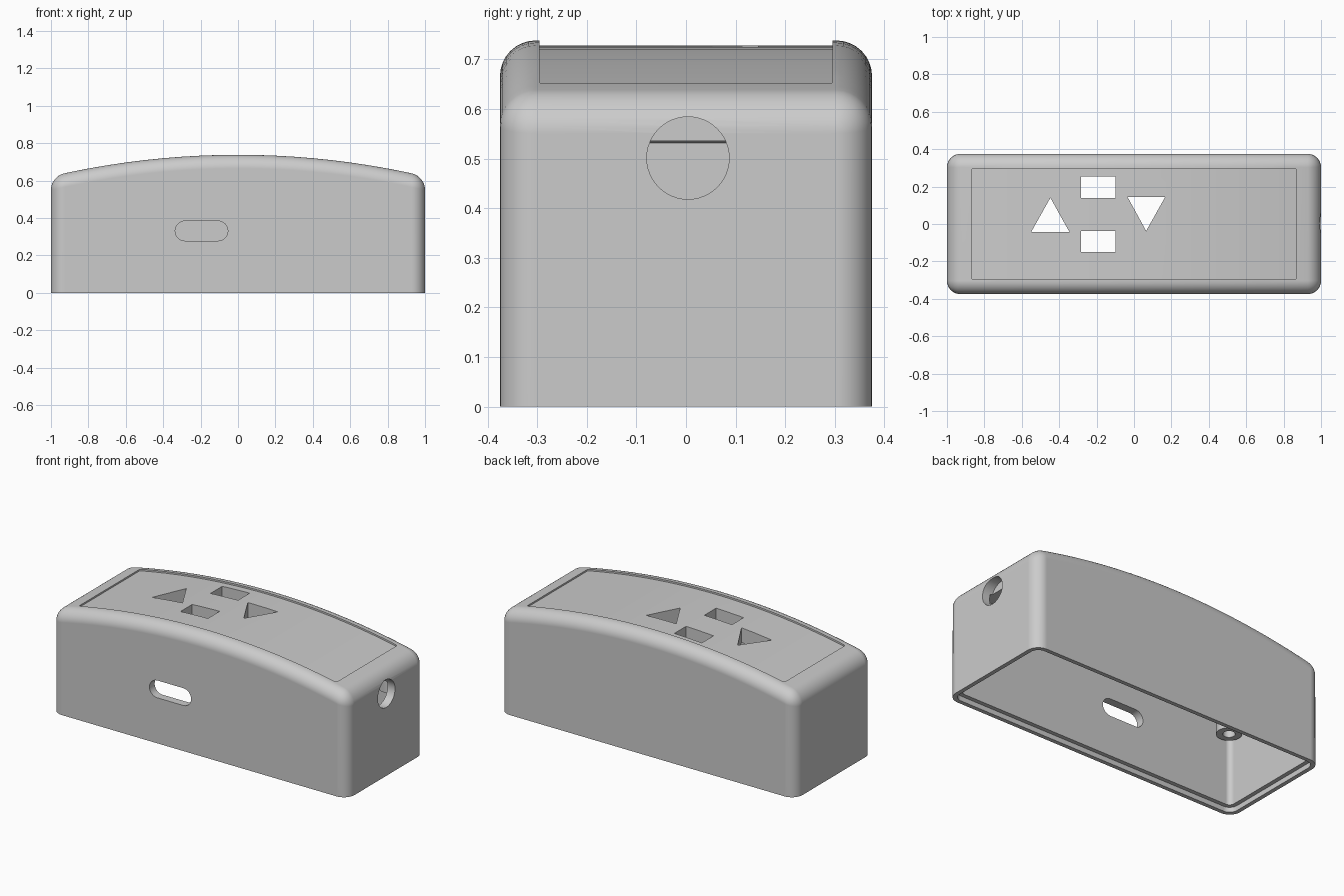
import bpy, bmesh, math
from mathutils import Matrix, Vector

if "Cube" in bpy.data.objects:
    bpy.data.objects.remove(bpy.data.objects["Cube"], do_unlink=True)

WALL, RADIUS, TOP = 0.05, 4.4, 0.738

mat = bpy.data.materials.new("plain grey plastic")
mat.use_nodes = True
grey = (0.6, 0.6, 0.6, 1)
mat.diffuse_color = grey
mat.node_tree.nodes["Principled BSDF"].inputs["Base Color"].default_value = grey


def make_object(name, bm):
    bmesh.ops.recalc_face_normals(bm, faces=bm.faces)
    mesh = bpy.data.meshes.new(name)
    bm.to_mesh(mesh)
    bm.free()
    mesh.materials.append(mat)
    ob = bpy.data.objects.new(name, mesh)
    bpy.context.collection.objects.link(ob)
    return ob


def extrude(points, vector):
    bm = bmesh.new()
    face = bm.faces.new([bm.verts.new(p) for p in points])
    new = bmesh.ops.extrude_face_region(bm, geom=[face])["geom"]
    bmesh.ops.translate(bm, vec=vector, verts=[v for v in new if isinstance(v, bmesh.types.BMVert)])
    bmesh.ops.recalc_face_normals(bm, faces=bm.faces)
    return bm


def arched_block(name, hx, hy, flat_z, drop, corner, round_top=False, steps=20):
    """Block with one flat end at flat_z and an arched end, drop below the outer arch."""
    r = RADIUS - drop
    points = [(hx, -hy, flat_z), (-hx, -hy, flat_z)]
    for i in range(steps + 1):
        x = -hx + 2 * hx * i / steps
        points.append((x, -hy, TOP - RADIUS + math.sqrt(r * r - x * x)))
    bm = extrude(points, (0, 2 * hy, 0))
    edges = []
    for e in bm.edges:
        a, b = (v.co for v in e.verts)
        upright = (a - b).xy.length < 1e-4
        on_flat = max(abs(a.z - flat_z), abs(b.z - flat_z)) < 1e-4
        if upright or (round_top and not on_flat and e.calc_face_angle() > 0.5):
            edges.append(e)
    bmesh.ops.bevel(bm, geom=edges, offset=corner, segments=8, profile=0.5, affect='EDGES')
    return make_object(name, bm)


def box(name, hx, hy, z0, z1, corner):
    bm = extrude([(-hx, -hy, z0), (hx, -hy, z0), (hx, hy, z0), (-hx, hy, z0)], (0, 0, z1 - z0))
    edges = [e for e in bm.edges if abs(e.verts[0].co.z - e.verts[1].co.z) > 1e-4]
    bmesh.ops.bevel(bm, geom=edges, offset=corner, segments=8, profile=0.5, affect='EDGES')
    return make_object(name, bm)


def cylinder(name, radius, start, end):
    start, end = Vector(start), Vector(end)
    axis = end - start
    bm = bmesh.new()
    bmesh.ops.create_cone(bm, cap_ends=True, segments=48, radius1=radius, radius2=radius, depth=axis.length,
                          matrix=Matrix.Translation((start + end) / 2) @ axis.to_track_quat('Z', 'Y').to_matrix().to_4x4())
    return make_object(name, bm)


def combine(target, tool, operation='DIFFERENCE'):
    mod = target.modifiers.new("cut", 'BOOLEAN')
    mod.operation, mod.solver, mod.object = operation, 'EXACT', tool
    bpy.context.view_layer.objects.active = target
    bpy.ops.object.modifier_apply(modifier=mod.name)
    bpy.data.objects.remove(tool, do_unlink=True)


# Outer housing, hollowed from below, with a stepped rim
housing = arched_block("housing", 1, 0.375, 0, 0, 0.072, round_top=True)
combine(housing, arched_block("cavity", 1 - WALL, 0.375 - WALL, -0.1, 0.1, 0.03))
combine(housing, box("rim_step", 0.975, 0.35, -0.1, 0.03, 0.05))

# Shallow panel recess in the arched top
combine(housing, arched_block("panel_recess", 0.87, 0.295, 1, 0.01, 0.012))

# Button openings through the top
openings = [
    [(-0.55, -0.043), (-0.345, -0.043), (-0.447, 0.14)],
    [(-0.035, 0.145), (0.065, -0.037), (0.167, 0.145)],
    [(-0.284, 0.14), (-0.098, 0.14), (-0.098, 0.253), (-0.284, 0.253)],
    [(-0.284, -0.15), (-0.098, -0.15), (-0.098, -0.037), (-0.284, -0.037)],
]
for outline in openings:
    combine(housing, make_object("opening", extrude([(x, y, 0.5) for x, y in outline], (0, 0, 0.5))))

# Rounded slot in the front wall
slot = []
for cx, turn in ((-0.107, -90), (-0.283, 90)):
    for i in range(13):
        a = math.radians(turn + 15 * i)
        slot.append((cx + 0.053 * math.cos(a), -0.5, 0.331 + 0.053 * math.sin(a)))
combine(housing, make_object("slot", extrude(slot, (0, 0.25, 0))))

# Round port in the left end
combine(housing, cylinder("port", 0.083, (0.935, 0.004, 0.501), (1.1, 0.004, 0.501)))

# Four hollow screw bosses hanging from the ceiling
for sx in (-1, 1):
    for sy in (-1, 1):
        x, y = 0.87 * sx, 0.24 * sy
        combine(housing, cylinder("boss", 0.07, (x, y, 0.41), (x, y, 0.58)), 'UNION')
        combine(housing, cylinder("pilot", 0.034, (x, y, 0.3), (x, y, 0.54)))

# Smooth shading with crisp cut edges
bpy.ops.object.select_all(action='DESELECT')
housing.select_set(True)
bpy.context.view_layer.objects.active = housing
bpy.ops.object.shade_smooth_by_angle(angle=math.radians(30))
weighted = housing.modifiers.new("even_normals", 'WEIGHTED_NORMAL')
weighted.keep_sharp = True
